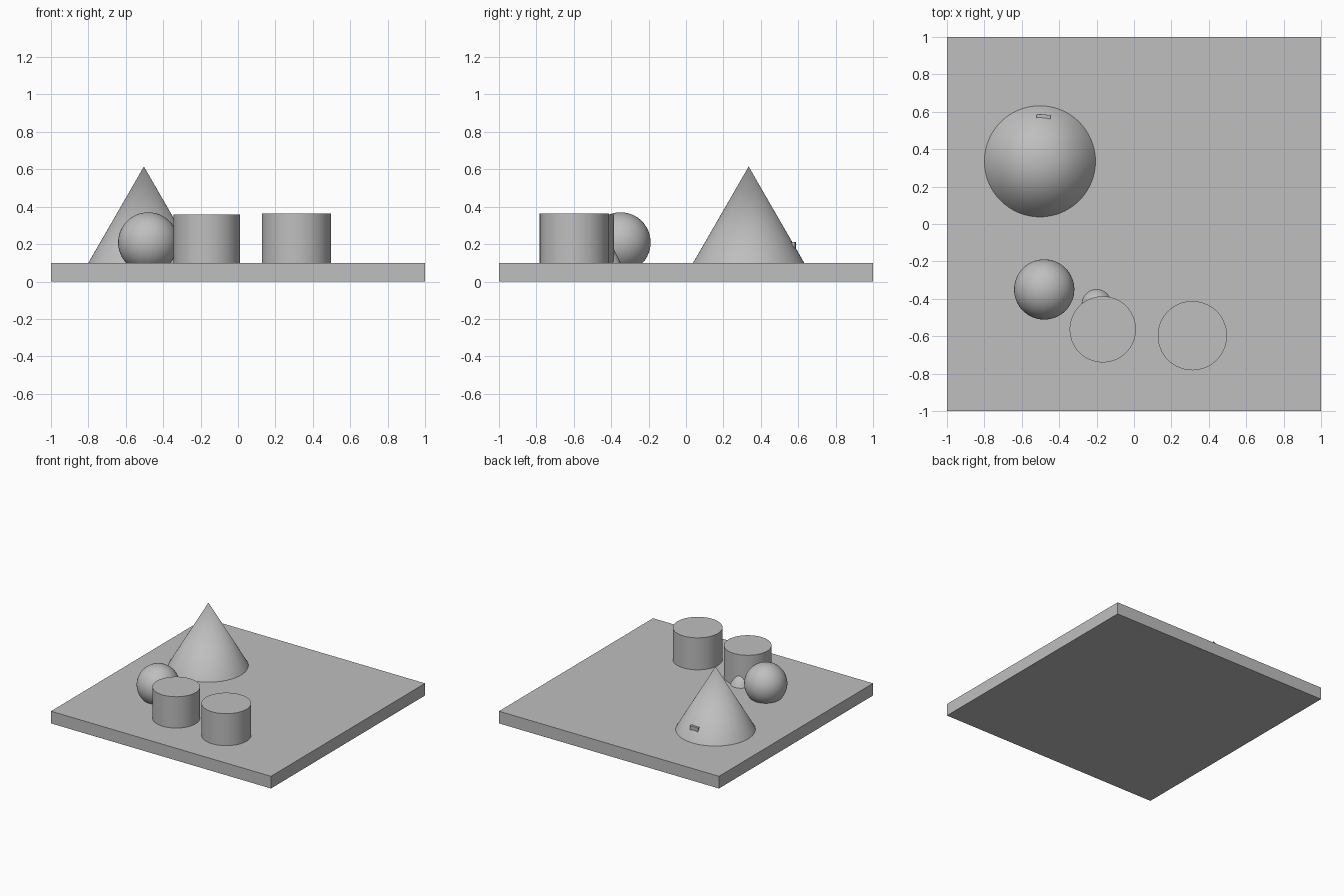
import bpy
import math

default = bpy.data.objects.get("Cube")
if default:
    bpy.data.objects.remove(default, do_unlink=True)

# Single grey material
grey = bpy.data.materials.new("plain grey")
grey.use_nodes = True
colour = (0.52, 0.52, 0.52, 1)
grey.diffuse_color = colour
grey.node_tree.nodes["Principled BSDF"].inputs["Base Color"].default_value = colour

SLAB_TOP = 0.10
SEGMENTS = 96


def finish(name, smooth=True):
    obj = bpy.context.object
    obj.name = name
    obj.data.materials.append(grey)
    if smooth:
        bpy.ops.object.shade_smooth_by_angle(angle=math.radians(35))
    return obj


def box(name, centre, size, turn=0):
    bpy.ops.mesh.primitive_cube_add(size=1, location=centre, rotation=(0, 0, turn))
    obj = finish(name, smooth=False)
    obj.scale = size
    return obj


def cylinder(name, x, y, radius, top):
    height = top - SLAB_TOP
    bpy.ops.mesh.primitive_cylinder_add(
        vertices=SEGMENTS, radius=radius, depth=height,
        location=(x, y, SLAB_TOP + height / 2))
    return finish(name)


def cone(name, x, y, radius, top):
    height = top - SLAB_TOP
    bpy.ops.mesh.primitive_cone_add(
        vertices=SEGMENTS, radius1=radius, radius2=0, depth=height,
        location=(x, y, SLAB_TOP + height / 2))
    return finish(name)


# Square base
box("base_slab", (0, 0, SLAB_TOP / 2), (2, 2, SLAB_TOP))

# Large cone with a small block set into its back
cone("large_cone", -0.503, 0.335, 0.297, 0.615)
box("small_block", (-0.484, 0.56, 0.185), (0.075, 0.05, 0.05), math.radians(-4))

# Ball sunk slightly into the base
bpy.ops.mesh.primitive_uv_sphere_add(
    segments=64, ring_count=32, radius=0.161, location=(-0.48, -0.35, 0.209))
finish("ball")

# Two drums, and a little cone partly swallowed by the right one
cylinder("right_drum", -0.167, -0.563, 0.177, 0.357)
cylinder("left_drum", 0.312, -0.597, 0.185, 0.363)
cone("small_cone", -0.20, -0.428, 0.078, 0.26)
